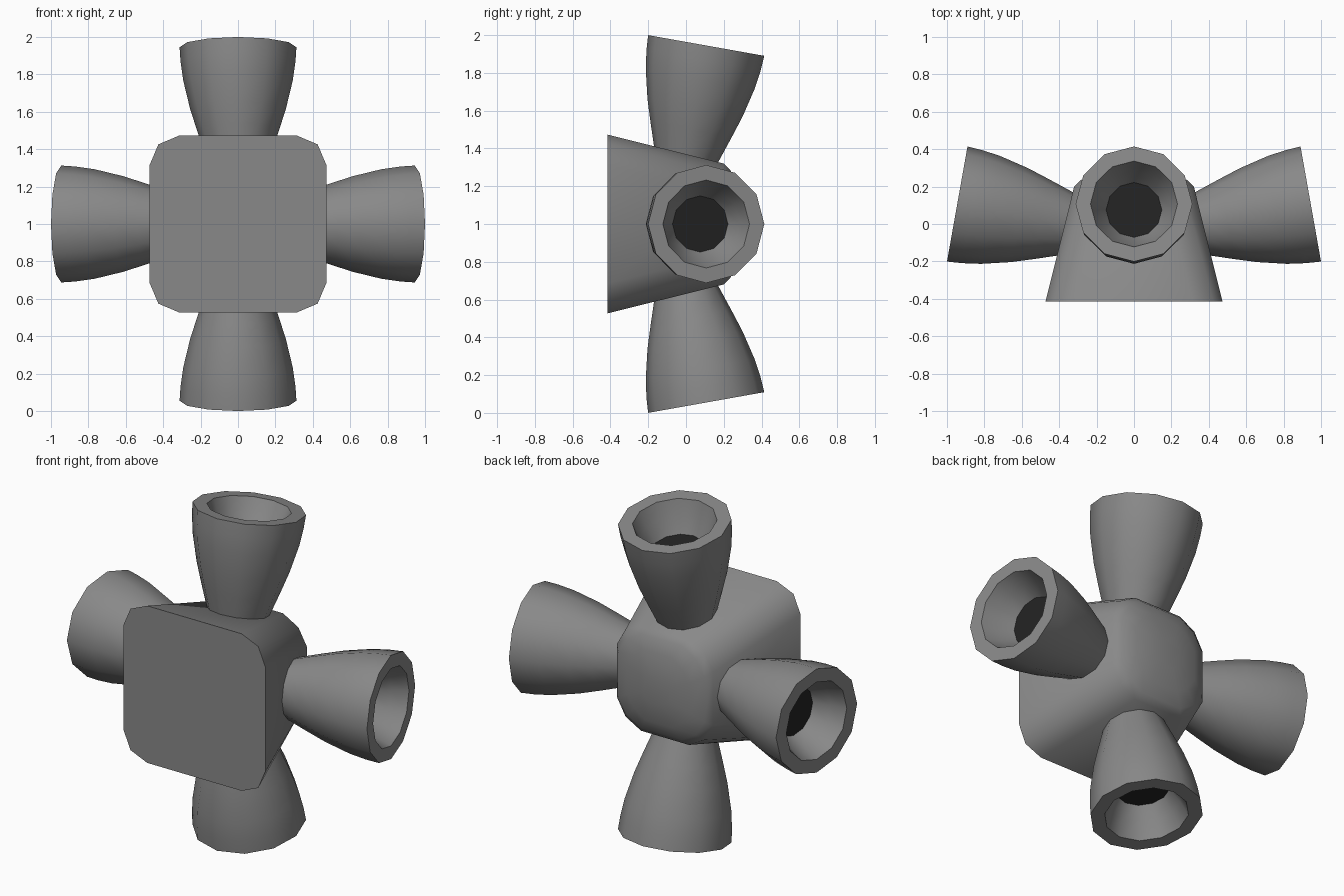
import bpy, bmesh, math
from mathutils import Matrix

if "Cube" in bpy.data.objects:
    bpy.data.objects.remove(bpy.data.objects["Cube"])


def material(name, v):
    m = bpy.data.materials.new(name)
    m.diffuse_color = (v, v, v, 1)
    m.use_nodes = True
    m.node_tree.nodes["Principled BSDF"].inputs["Base Color"].default_value = m.diffuse_color
    return m


grey = material("grey metal", 0.25)
dark = material("dark throat", 0.016)


def loft(name, rings, mats, matrix):
    """Skin a list of equal-length point rings and cap both ends."""
    bm = bmesh.new()
    loops = [[bm.verts.new(p) for p in r] for r in rings]
    n = len(loops[0])
    for a, b in zip(loops, loops[1:]):
        for i in range(n):
            bm.faces.new((a[i], a[(i + 1) % n], b[(i + 1) % n], b[i]))
    bm.faces.new(loops[0][::-1])
    end = bm.faces.new(loops[-1])
    end.material_index = len(mats) - 1
    bmesh.ops.recalc_face_normals(bm, faces=bm.faces)
    me = bpy.data.meshes.new(name)
    bm.to_mesh(me)
    bm.free()
    for m in mats:
        me.materials.append(m)
    ob = bpy.data.objects.new(name, me)
    bpy.context.collection.objects.link(ob)
    ob.matrix_world = matrix
    bpy.ops.object.select_all(action='DESELECT')
    ob.select_set(True)
    bpy.context.view_layer.objects.active = ob
    bpy.ops.object.shade_smooth_by_angle(angle=math.radians(42))
    return ob


def rounded_square(y, h, a, b):
    """12-sided rounded square of half size h; a, b place the corner points."""
    pts = []
    for q in range(4):
        c, s = round(math.cos(q * math.pi / 2)), round(math.sin(q * math.pi / 2))
        for u, v in ((1, a), (b, b), (a, 1)):
            pts.append((h * (u * c - v * s), y, h * (u * s + v * c)))
    return pts


# Body: flat square front tapering to a rounder, domed back
body = [(-0.415, 0.473, 0.665, 0.9), (0.2, 0.32, 0.5, 0.82),
        (0.235, 0.285, 0.47, 0.8), (0.265, 0.21, 0.42, 0.76), (0.285, 0.09, 0.4, 0.74)]
loft("body", [rounded_square(*r) for r in body], [grey], Matrix.Translation((0, 0, 1)))

# Nozzle: 12-sided bell, outer wall up to the lip, then down inside to the throat
profile = [(0.12, -0.75), (0.178, -0.575), (0.218, -0.455), (0.256, -0.335), (0.293, -0.18),
           (0.307, -0.08), (0.3125, 0), (0.233, 0), (0.198, -0.09), (0.149, -0.18)]
bell = [[(r * math.cos(i * math.pi / 6), r * math.sin(i * math.pi / 6), z) for i in range(12)]
        for r, z in profile]
tilt = Matrix.Translation((0, 0.107, 0.945)) @ Matrix.Rotation(math.radians(-10.1), 4, 'X')
for k, side in enumerate(("top", "right", "bottom", "left")):
    turn = Matrix.Translation((0, 0, 1)) @ Matrix.Rotation(k * math.pi / 2, 4, 'Y')
    loft(side + "_nozzle", bell, [grey, dark], turn @ tilt)
